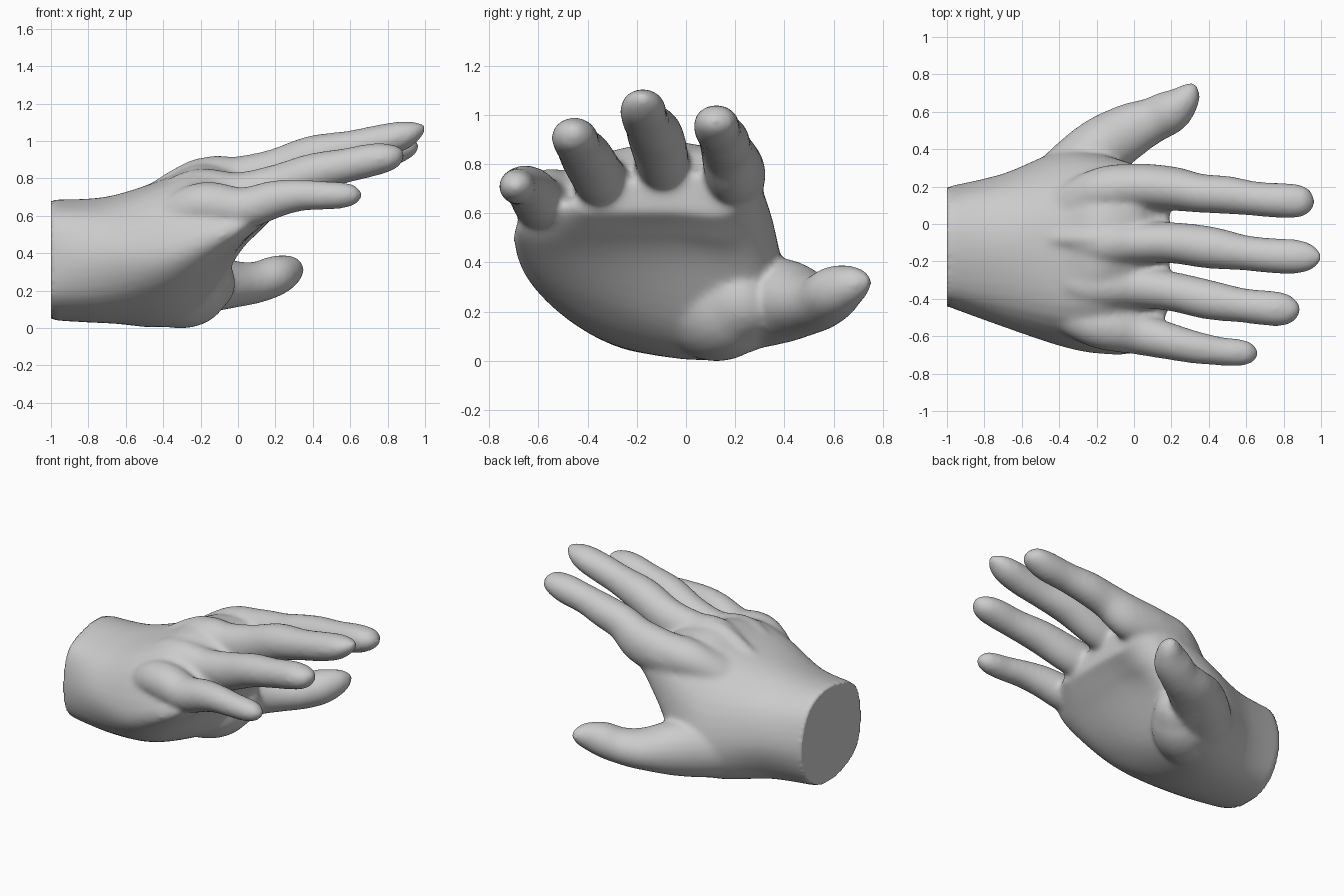
import bpy, bmesh, math
from mathutils import Vector


def spline(pts, steps, closed=False):
    """Catmull-Rom interpolation through tuples of any size."""
    n, out = len(pts), []
    for i in range(n if closed else n - 1):
        idx = [i - 1, i, i + 1, i + 2]
        idx = [k % n if closed else min(max(k, 0), n - 1) for k in idx]
        a, b, c, d = (pts[k] for k in idx)
        for s in range(steps):
            t = s / steps
            out.append(tuple(
                0.5 * (2 * q + (r - p) * t + (2 * p - 5 * q + 4 * r - u) * t * t
                       + (3 * q - p - 3 * r + u) * t ** 3)
                for p, q, r, u in zip(a, b, c, d)))
    if not closed:
        out.append(tuple(pts[-1]))
    return out


def loft(bm, rings):
    """Skin a list of point rings and cap both ends."""
    vs = [[bm.verts.new(p) for p in ring] for ring in rings]
    n = len(vs[0])
    for a, b in zip(vs, vs[1:]):
        for i in range(n):
            bm.faces.new((a[i], a[(i + 1) % n], b[(i + 1) % n], b[i]))
    bm.faces.new(vs[0][::-1])
    bm.faces.new(vs[-1])


def digit(bm, path, sides=20, swell=1.03):
    """Tapered tube through (x, y, z, half width, half height)."""
    pts = spline(path, 6)
    rings = []
    for i, p in enumerate(pts):
        d = (Vector(pts[min(i + 1, len(pts) - 1)][:3])
             - Vector(pts[max(i - 1, 0)][:3])).normalized()
        side = Vector((0, 0, 1)).cross(d).normalized()
        up = d.cross(side)
        rings.append([Vector(p[:3])
                      + side * p[3] * swell * math.cos(2 * math.pi * k / sides)
                      + up * p[4] * swell * math.sin(2 * math.pi * k / sides)
                      for k in range(sides)])
    loft(bm, rings)


bm = bmesh.new()

# Wrist and palm: cross-sections (y, z) from the cut wrist to the finger webs
sections = {
    -1.0: [(-.44, .36), (-.39, .16), (-.2, .06), (0, .06), (.14, .16),
           (.2, .36), (.14, .58), (0, .68), (-.2, .68), (-.39, .59)],
    -.7: [(-.55, .4), (-.47, .18), (-.24, .05), (.02, .04), (.18, .13),
          (.27, .34), (.2, .57), (.02, .69), (-.2, .7), (-.44, .61)],
    -.4: [(-.65, .44), (-.57, .25), (-.29, .09), (.08, .01), (.32, .09),
          (.39, .3), (.31, .58), (.1, .765), (-.2, .8), (-.5, .72)],
    -.2: [(-.69, .5), (-.61, .34), (-.36, .23), (.03, .11), (.3, .09),
          (.38, .32), (.33, .64), (.14, .845), (-.15, .89), (-.5, .775)],
    0: [(-.69, .56), (-.61, .47), (-.38, .44), (0, .42), (.22, .4),
        (.31, .5), (.3, .72), (.15, .85), (-.13, .85), (-.48, .72)],
    .1: [(-.62, .6), (-.52, .54), (-.36, .53), (-.05, .53), (.18, .51),
         (.28, .61), (.26, .75), (.1, .8), (-.15, .79), (-.44, .68)],
    .19: [(-.46, .64), (-.42, .61), (-.34, .61), (-.05, .61), (.15, .6),
          (.24, .67), (.2, .74), (.1, .76), (-.15, .75), (-.4, .68)],
}
outline = [(x,) + sum(s, ()) for x, s in sections.items()]
palm = []
for row in spline(outline, 6):
    ring = spline(list(zip(row[1::2], row[2::2])), 4, closed=True)
    palm.append([(row[0], y, z) for y, z in ring])
loft(bm, palm)

# Fingers, from knuckle to tip, with slight swelling at the joints
digit(bm, [(-.5, .06, .57, .07, .09), (-.2, .17, .745, .12, .12),
           (.0, .2, .76, .12, .14), (.2, .19, .79, .115, .14),
           (.35, .165, .86, .102, .112), (.5, .155, .9, .099, .102),
           (.65, .135, .93, .09, .09), (.8, .125, .955, .092, .088),
           (.89, .122, .975, .084, .07), (.94, .12, .99, .057, .047),
           (.96, .12, 1.0, .01, .01)])
digit(bm, [(-.5, -.08, .6, .07, .09), (-.2, -.1, .785, .12, .12),
           (0, -.1, .79, .11, .13), (.2, -.1, .835, .107, .125),
           (.4, -.125, .92, .11, .112), (.6, -.155, .965, .092, .094),
           (.75, -.17, 1.0, .092, .089), (.88, -.175, 1.035, .088, .076),
           (.96, -.178, 1.065, .06, .045), (1.003, -.18, 1.085, .012, .012)])
digit(bm, [(-.55, -.24, .57, .07, .09), (-.25, -.33, .73, .11, .115),
           (.0, -.335, .72, .11, .115), (.2, -.36, .76, .103, .115),
           (.4, -.405, .835, .103, .102), (.58, -.435, .875, .09, .09),
           (.72, -.45, .905, .092, .086), (.81, -.458, .92, .084, .072),
           (.865, -.462, .935, .052, .045), (.89, -.465, .94, .01, .01)])
digit(bm, [(-.55, -.4, .48, .07, .09), (-.22, -.53, .655, .12, .12),
           (.02, -.585, .645, .11, .11), (.2, -.63, .695, .095, .098),
           (.33, -.66, .715, .085, .083), (.46, -.68, .715, .075, .075),
           (.56, -.687, .715, .071, .068), (.62, -.69, .72, .058, .053),
           (.65, -.69, .725, .034, .03), (.663, -.69, .73, .01, .01)])

# Thumb, growing out of the fleshy base of the palm
digit(bm, [(-.6, .08, .25, .1, .1), (-.4, .2, .24, .17, .18),
           (-.2, .385, .25, .165, .17), (-.03, .495, .24, .145, .125),
           (.1, .555, .25, .12, .108), (.2, .605, .285, .113, .105),
           (.265, .66, .31, .085, .086), (.3, .71, .325, .058, .06),
           (.32, .75, .335, .02, .02)])

# Muscle pad joining the thumb to the palm
digit(bm, [(-.6, .0, .22, .1, .1), (-.42, .07, .2, .18, .17),
           (-.28, .14, .195, .19, .185), (-.19, .22, .24, .17, .17),
           (-.12, .3, .27, .13, .13), (-.1, .33, .28, .06, .06)])

# Tendons along the back of the hand
for y0, y1, z1 in ((-.0, .15, .83), (-.08, -.08, .885), (-.16, -.31, .815)):
    digit(bm, [(-.65, y0, .63, .02, .02), (-.45, (y0 + y1) / 2, z1 - .14, .04, .04),
               (-.3, y0 * .2 + y1 * .8, z1 - .06, .05, .05),
               (-.18, y1, z1 - .02, .05, .05), (-.05, y1, z1 - .07, .03, .03)], 10)

bmesh.ops.recalc_face_normals(bm, faces=bm.faces)
mesh = bpy.data.meshes.new("hand")
bm.to_mesh(mesh)
bm.free()
hand = bpy.data.objects.new("hand", mesh)
bpy.context.collection.objects.link(hand)

skin = bpy.data.materials.new("plain grey")
skin.diffuse_color = (.6, .6, .6, 1)
mesh.materials.append(skin)

# Fuse all parts into one skin and soften the joins
remesh = hand.modifiers.new("fuse", 'REMESH')
remesh.mode = 'VOXEL'
remesh.voxel_size = .014
remesh.use_smooth_shade = True
soften = hand.modifiers.new("soften", 'SMOOTH')
soften.factor = .5
soften.iterations = 18

bpy.context.view_layer.objects.active = hand
hand.select_set(True)
for m in ("fuse", "soften"):
    bpy.ops.object.modifier_apply(modifier=m)

# Keep the wrist cut flat and the base on the ground
for v in hand.data.vertices:
    if v.co.x < -.985:
        v.co.x = -1
low = min(v.co.z for v in hand.data.vertices)
for v in hand.data.vertices:
    v.co.z -= low
bpy.ops.object.shade_smooth()
